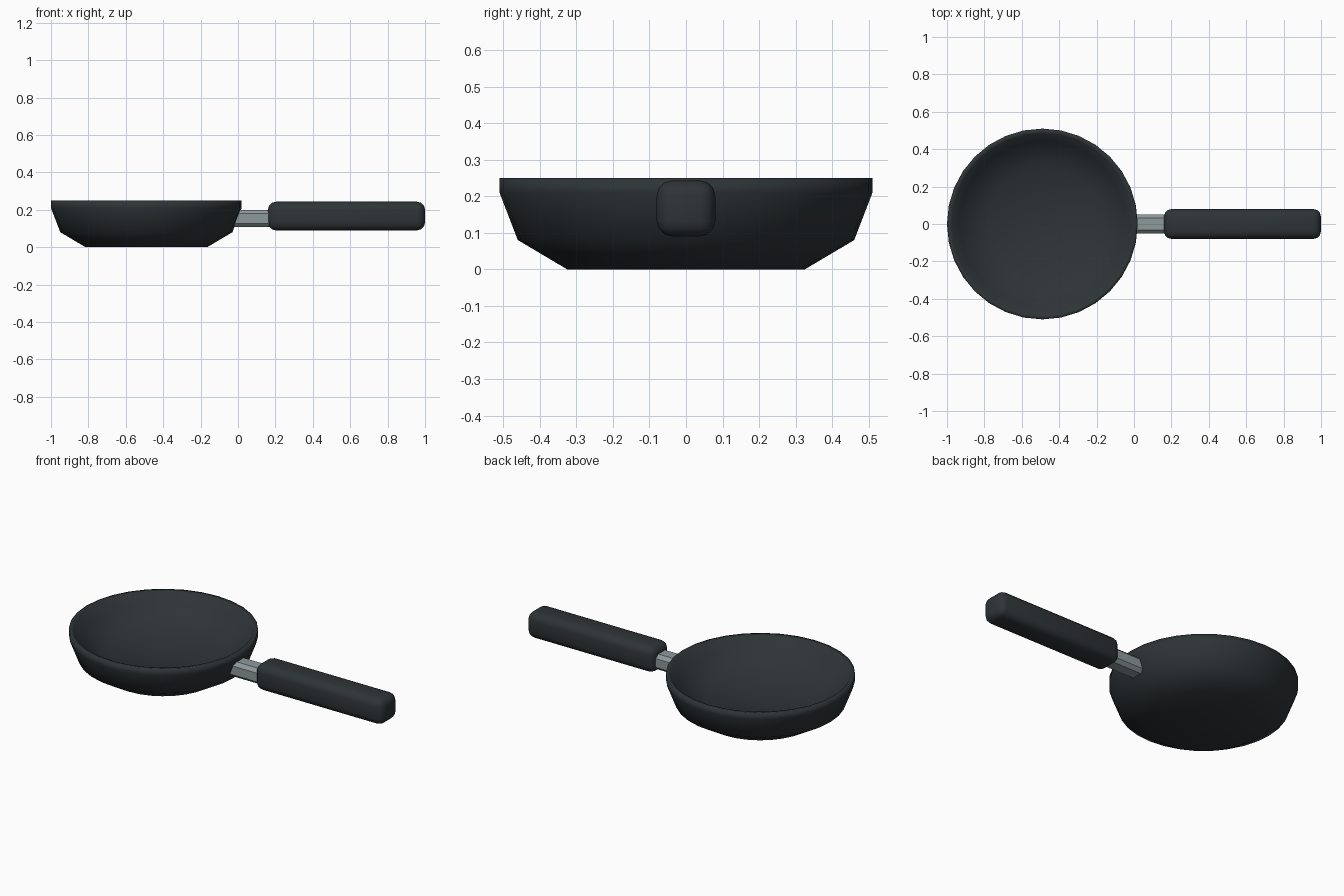
import bpy, bmesh, math
from mathutils import Matrix, Vector

if "Cube" in bpy.data.objects:
    bpy.data.objects.remove(bpy.data.objects["Cube"])


def material(name, rgb):
    m = bpy.data.materials.new(name)
    m.diffuse_color = (*rgb, 1)
    m.use_nodes = True
    m.node_tree.nodes["Principled BSDF"].inputs["Base Color"].default_value = m.diffuse_color
    return m


dark = material("dark_coating", (0.027, 0.034, 0.037))
steel = material("steel", (0.27, 0.32, 0.33))


def add_object(name, bm, mat, smooth=True):
    bmesh.ops.recalc_face_normals(bm, faces=bm.faces)
    me = bpy.data.meshes.new(name)
    bm.to_mesh(me)
    bm.free()
    for p in me.polygons:
        p.use_smooth = smooth
    ob = bpy.data.objects.new(name, me)
    ob.data.materials.append(mat)
    bpy.context.collection.objects.link(ob)
    return ob


def lathe(name, profile, centre, sides, mat):
    bm = bmesh.new()
    vs = [bm.verts.new((r, 0, z)) for r, z in profile]
    es = [bm.edges.new(pair) for pair in zip(vs, vs[1:])]
    bmesh.ops.spin(bm, geom=vs + es, cent=(0, 0, 0), axis=(0, 0, 1),
                   angle=math.tau, steps=sides, use_merge=True)
    bmesh.ops.remove_doubles(bm, verts=bm.verts, dist=1e-4)
    bmesh.ops.translate(bm, verts=bm.verts, vec=centre)
    return add_object(name, bm, mat)


def rounded_box(name, lo, hi, bevel, segments, mat, long_edges_only=False):
    lo, hi = Vector(lo), Vector(hi)
    bm = bmesh.new()
    bmesh.ops.create_cube(bm, size=1, matrix=Matrix.Translation((lo + hi) / 2)
                          @ Matrix.Diagonal((*(hi - lo), 1)))
    edges = [e for e in bm.edges if not long_edges_only
             or abs(e.verts[0].co.x - e.verts[1].co.x) > 1e-4]
    bmesh.ops.bevel(bm, geom=edges, offset=bevel, segments=segments,
                    profile=0.5, affect='EDGES')
    return add_object(name, bm, mat, not long_edges_only)


# Pan: outer wall, thin rim and dished interior
lathe("pan_bowl",
      [(0, 0), (0.325, 0), (0.46, 0.08), (0.51, 0.21), (0.51, 0.25),
       (0.485, 0.245), (0.445, 0.18), (0.3, 0.11), (0, 0.085)],
      (-0.49, 0, 0), 32, dark)

# Steel neck with chamfered long edges
rounded_box("handle_neck", (-0.03, -0.052, 0.108), (0.2, 0.052, 0.2),
            0.02, 1, steel, long_edges_only=True)

# Rounded grip
rounded_box("handle_grip", (0.16, -0.08, 0.09), (1.0, 0.08, 0.243), 0.042, 3, dark)
